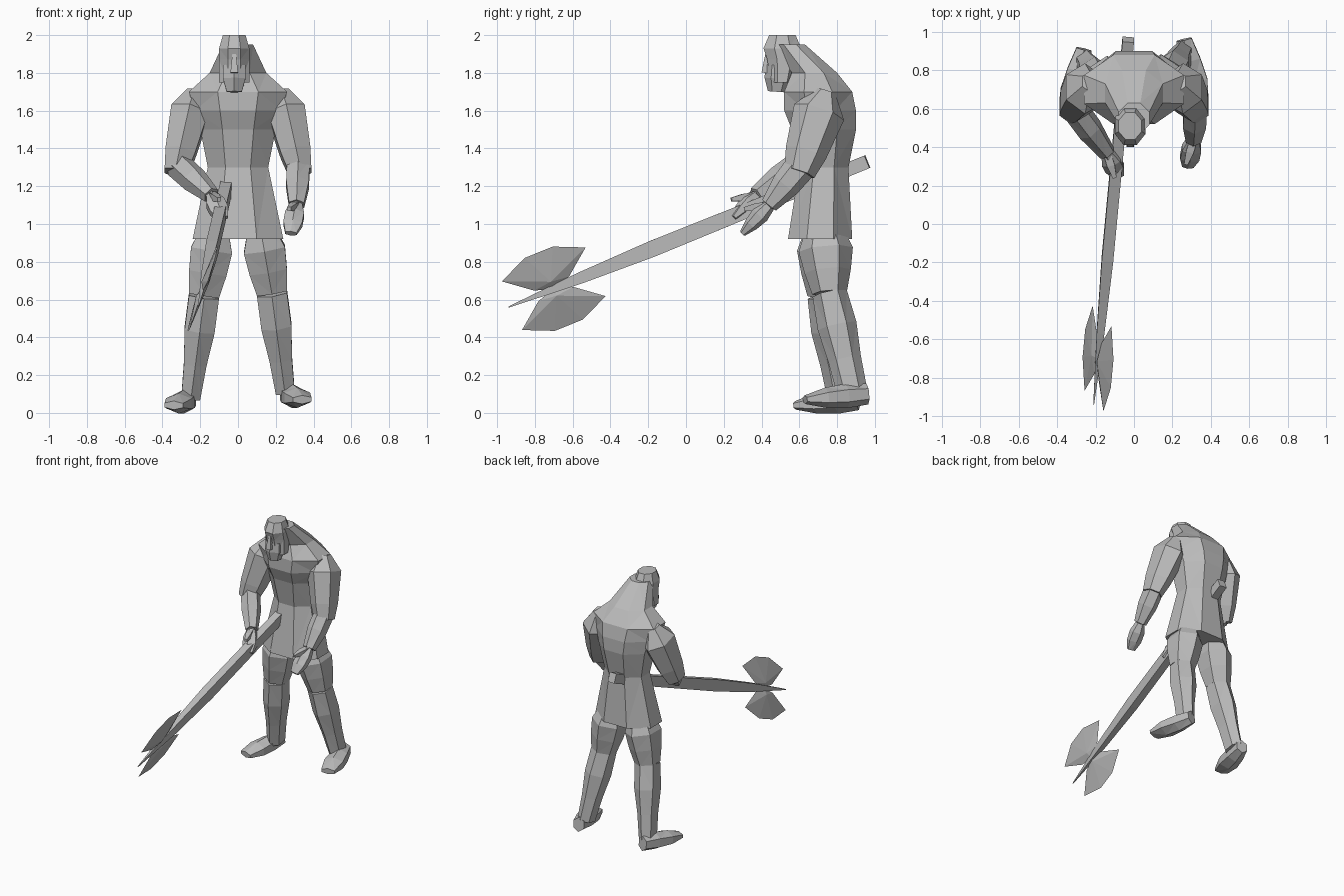
import bpy, bmesh
from math import cos, sin, pi
from mathutils import Vector

if "Cube" in bpy.data.objects:
    bpy.data.objects.remove(bpy.data.objects["Cube"])

grey = bpy.data.materials.new("stone_grey")
grey.use_nodes = True
grey.diffuse_color = (.5, .5, .5, 1)
shader = grey.node_tree.nodes["Principled BSDF"]
shader.inputs["Base Color"].default_value = grey.diffuse_color


def finish(name, bm):
    """Turn a bmesh into a flat shaded grey object."""
    bmesh.ops.recalc_face_normals(bm, faces=bm.faces)
    mesh = bpy.data.meshes.new(name)
    bm.to_mesh(mesh)
    bm.free()
    mesh.materials.append(grey)
    part = bpy.data.objects.new(name, mesh)
    bpy.context.collection.objects.link(part)


def skin(name, rings, sides):
    """Join rings, each given as centre, width vector and depth vector."""
    bm = bmesh.new()
    angles = [2 * pi * (k + .5) / sides for k in range(sides)]
    grow = 1 / cos(pi / sides)
    loops = [[bm.verts.new(centre + grow * (width * cos(a) + depth * sin(a)))
              for a in angles] for centre, width, depth in rings]
    walls = []
    for lower, upper in zip(loops, loops[1:]):
        for k in range(sides):
            walls.append(bm.faces.new((lower[k - 1], lower[k], upper[k], upper[k - 1])))
    bm.faces.new(loops[0])
    bm.faces.new(loops[-1])
    bmesh.ops.triangulate(bm, faces=walls)
    finish(name, bm)


def trunk(name, x, sections):
    """Level rings from height, y centre, half width and half depth."""
    rings = [(Vector((x, y, z)), Vector((width, 0, 0)), Vector((0, depth, 0)))
             for z, y, width, depth in sections]
    skin(name, rings, sides=8)


def tube(name, start, end, radii, flatten=(1, 1), sides=6):
    """Straight limb with evenly spaced radii; flatten is the depth ratio at each end."""
    along = (end - start).normalized()
    across = (Vector((1, 0, 0)) - along * along.x).normalized()
    normal = along.cross(across)
    rings = []
    for i, radius in enumerate(radii):
        t = i / (len(radii) - 1)
        ratio = flatten[0] + t * (flatten[1] - flatten[0])
        rings.append((start.lerp(end, t), across * radius, normal * radius * ratio))
    skin(name, rings, sides)


def mirrored(sign, x, y, z):
    return Vector((sign * x, y, z))


# Tunic, chest and the neck sloping forward into the back of the head
trunk("tunic_and_torso", 0, [
    (.92, .71, .24, .17), (1.3, .73, .16, .13), (1.5, .73, .2, .17), (1.6, .71, .23, .19),
    (1.7, .7, .26, .18), (1.8, .68, .15, .12), (1.95, .55, .08, .08)])

# Head with an overhanging brow, beard and nose
face_x = -.02
trunk("head", face_x, [
    (1.75, .51, .08, .06), (1.87, .52, .08, .09), (1.93, .51, .08, .1), (2, .51, .06, .07)])
tube("beard", Vector((face_x, .48, 1.7)), Vector((face_x, .49, 1.84)), (.04, .06, .06))
tube("nose", Vector((face_x, .42, 1.8)), Vector((face_x, .43, 1.9)), (.02, .01), sides=4)

# Arms: matching upper arms, left one hanging, right one reaching for the shaft
wrists = {"left": Vector((.31, .44, 1.1)), "right": Vector((-.14, .37, 1.15))}
fingertips = {"left": Vector((.28, .3, .95)), "right": Vector((-.08, .25, 1.03))}
for side, sign in (("left", 1), ("right", -1)):
    shoulder = mirrored(sign, .23, .74, 1.7)
    elbow = mirrored(sign, .33, .6, 1.27)
    wrist, tip = wrists[side], fingertips[side]
    tube(side + "_upper_arm", shoulder, elbow, (.04, .1, .09, .08, .06), (1.2, 1.2))
    tube(side + "_forearm", elbow.lerp(shoulder, .1), wrist, (.06, .06, .04), (1.2, 1))
    tube(side + "_hand", wrist, tip, (.03, .05, .05, .03), (1, .5))
    tube(side + "_thumb", wrist, wrist + mirrored(-sign, .04, -.13, -.02),
         (.02, .02, .01), sides=4)

# Legs and outward-turned feet: the right one forward, the left one slightly raised
stances = {"left": Vector((0, 0, .03)), "right": Vector((0, -.05, 0))}
for side, sign in (("left", 1), ("right", -1)):
    stance = stances[side]
    hip = mirrored(sign, .12, .73, .98)
    knee = mirrored(sign, .18, .76, .62) + stance / 2
    ankle = mirrored(sign, .25, .88, .08) + stance
    heel = mirrored(sign, .26, .96, .07) + stance
    toe = mirrored(sign, .34, .63, .04) + stance
    tube(side + "_thigh", hip, knee, (.07, .11, .1, .08), (1.2, 1))
    tube(side + "_shin", knee, ankle, (.08, .08, .06, .05), (1, 1.4))
    tube(side + "_foot", heel, toe, (.04, .06, .07, .05), (1.2, .4))

# Long weapon shaft running past the waist, tapering to a spike
spike = Vector((-.21, -.94, .56))
butt = Vector((-.03, .96, 1.33))
tube("weapon_shaft", spike, butt, (.002, .02, .03, .03, .03, .03), (1.6, 1.2), sides=4)

# Twin blades: symmetric outlines meeting at the shaft, sharp at the rim
along = (butt - spike).normalized()
outward = Vector((.35, -.38, .92))
centre = spike + along * .26
half_outline = [(.1, .03), (.24, .14), (.08, .21)]
outline = [(0, 0)] + half_outline + [(-a, out) for a, out in reversed(half_outline)]
for name, sign in (("upper_blade", 1), ("lower_blade", -1)):
    bm = bmesh.new()
    rim = [bm.verts.new(centre + along * a + outward * out * sign) for a, out in outline]
    for thickness in (-.02, .02):
        root = centre + outward * sign * .04 + Vector((thickness, 0, 0))
        apex = bm.verts.new(root)
        for k in range(len(rim)):
            bm.faces.new((rim[k - 1], rim[k], apex))
    finish(name, bm)
